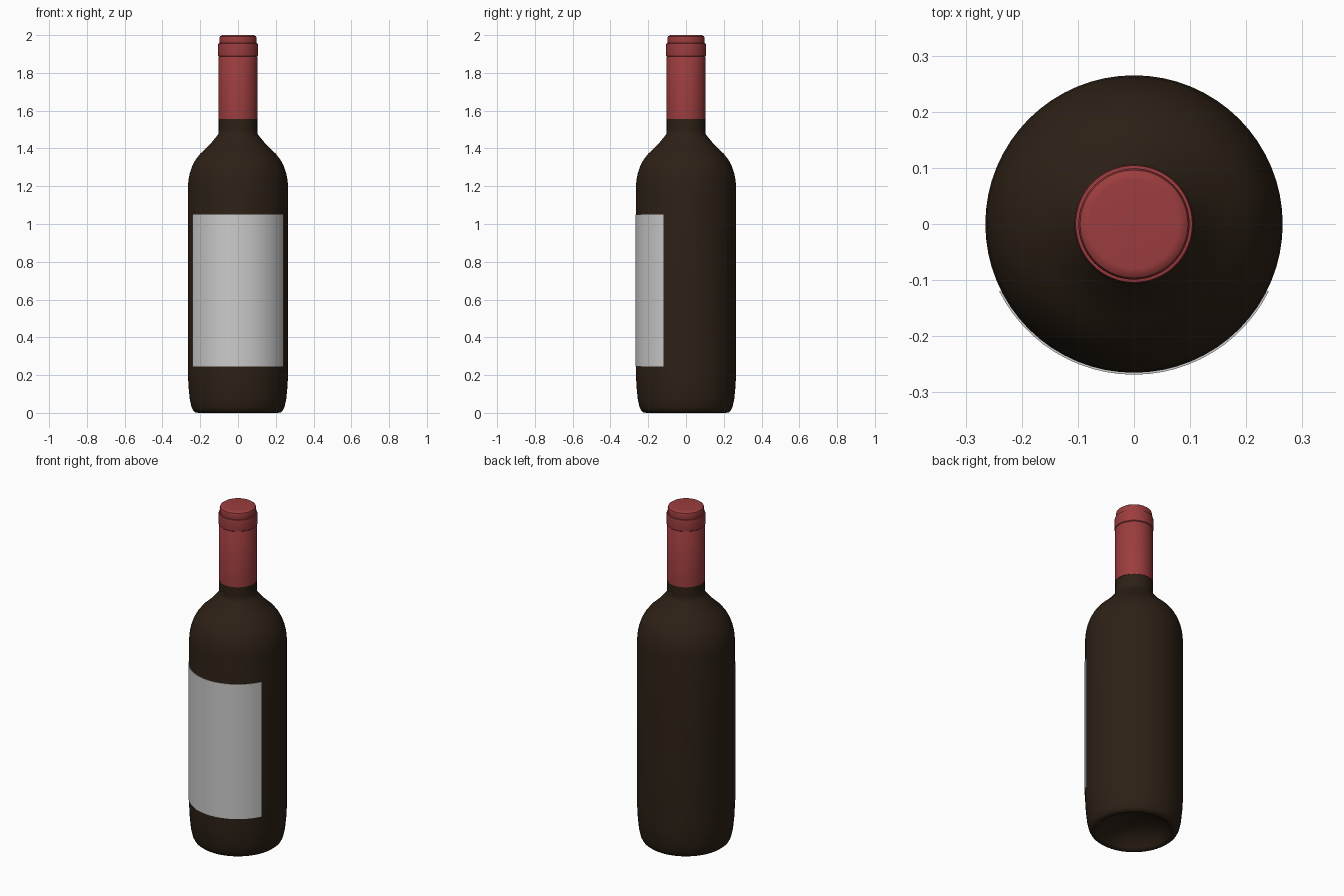
import bpy, bmesh, math

if "Cube" in bpy.data.objects:
    bpy.data.objects.remove(bpy.data.objects["Cube"])

SEG = 64


def material(name, rgb):
    m = bpy.data.materials.new(name)
    m.diffuse_color = (*rgb, 1)
    m.use_nodes = True
    m.node_tree.nodes["Principled BSDF"].inputs["Base Color"].default_value = m.diffuse_color
    return m


def finish(name, bm, mat=None, angle=35):
    bmesh.ops.recalc_face_normals(bm, faces=bm.faces)
    me = bpy.data.meshes.new(name)
    bm.to_mesh(me)
    bm.free()
    ob = bpy.data.objects.new(name, me)
    bpy.context.collection.objects.link(ob)
    if mat:
        me.materials.append(mat)
    bpy.ops.object.select_all(action='DESELECT')
    ob.select_set(True)
    bpy.context.view_layer.objects.active = ob
    bpy.ops.object.shade_smooth_by_angle(angle=math.radians(angle))
    return ob


def lathe(name, profile, mat, angle=35):
    """Revolve an (r, z) profile around z; r = 0 ends become poles."""
    bm = bmesh.new()
    vs = [bm.verts.new((r, 0, z)) for r, z in profile]
    es = [bm.edges.new(p) for p in zip(vs, vs[1:])]
    bmesh.ops.spin(bm, geom=vs + es, cent=(0, 0, 0), axis=(0, 0, 1),
                   angle=2 * math.pi, steps=SEG)
    bmesh.ops.remove_doubles(bm, verts=bm.verts, dist=1e-5)
    return finish(name, bm, mat, angle)


glass = material("dark_glass", (0.026, 0.015, 0.008))
foil = material("red_foil", (0.33, 0.046, 0.048))

# Glass body: hollow punt underneath, rounded heel, shoulder and neck
lathe("bottle", [
    (0, 0.09), (0.06, 0.085), (0.12, 0.068), (0.17, 0.04), (0.195, 0.012),
    (0.208, 0.0), (0.225, 0.002), (0.237, 0.012), (0.246, 0.03),
    (0.255, 0.07), (0.262, 0.14), (0.265, 0.20), (0.265, 1.20),
    (0.262, 1.235), (0.255, 1.27), (0.243, 1.305), (0.225, 1.34),
    (0.20, 1.372), (0.17, 1.40), (0.145, 1.425), (0.125, 1.45),
    (0.11, 1.468), (0.103, 1.478), (0.102, 1.50), (0.102, 1.60),
    (0, 1.60)], glass, 50)

# Foil capsule: sleeve, raised lip ring, groove and rounded top
lathe("capsule", [
    (0.100, 1.555), (0.104, 1.555), (0.103, 1.882), (0.101, 1.886),
    (0.105, 1.890), (0.106, 1.90), (0.106, 1.945), (0.104, 1.956),
    (0.099, 1.957), (0.097, 1.952), (0.098, 1.962), (0.099, 1.982),
    (0.096, 1.993), (0.088, 1.999), (0.080, 2.0), (0, 2.0)], foil)

# Paper label wrapped around the front
bm = bmesh.new()
half, n = math.radians(63.4), 24
rows = []
for i in range(n + 1):
    a = -half + 2 * half * i / n
    s, c = math.sin(a), -math.cos(a)
    rows.append([bm.verts.new((r * s, r * c, z)) for r, z in
                 ((0.2685, 0.245), (0.2685, 1.05), (0.264, 1.05), (0.264, 0.245))])
for a, b in zip(rows, rows[1:]):
    for k in range(4):
        bm.faces.new((a[k], b[k], b[(k + 1) % 4], a[(k + 1) % 4]))
bm.faces.new(rows[0])
bm.faces.new(rows[-1])
finish("label", bm)
